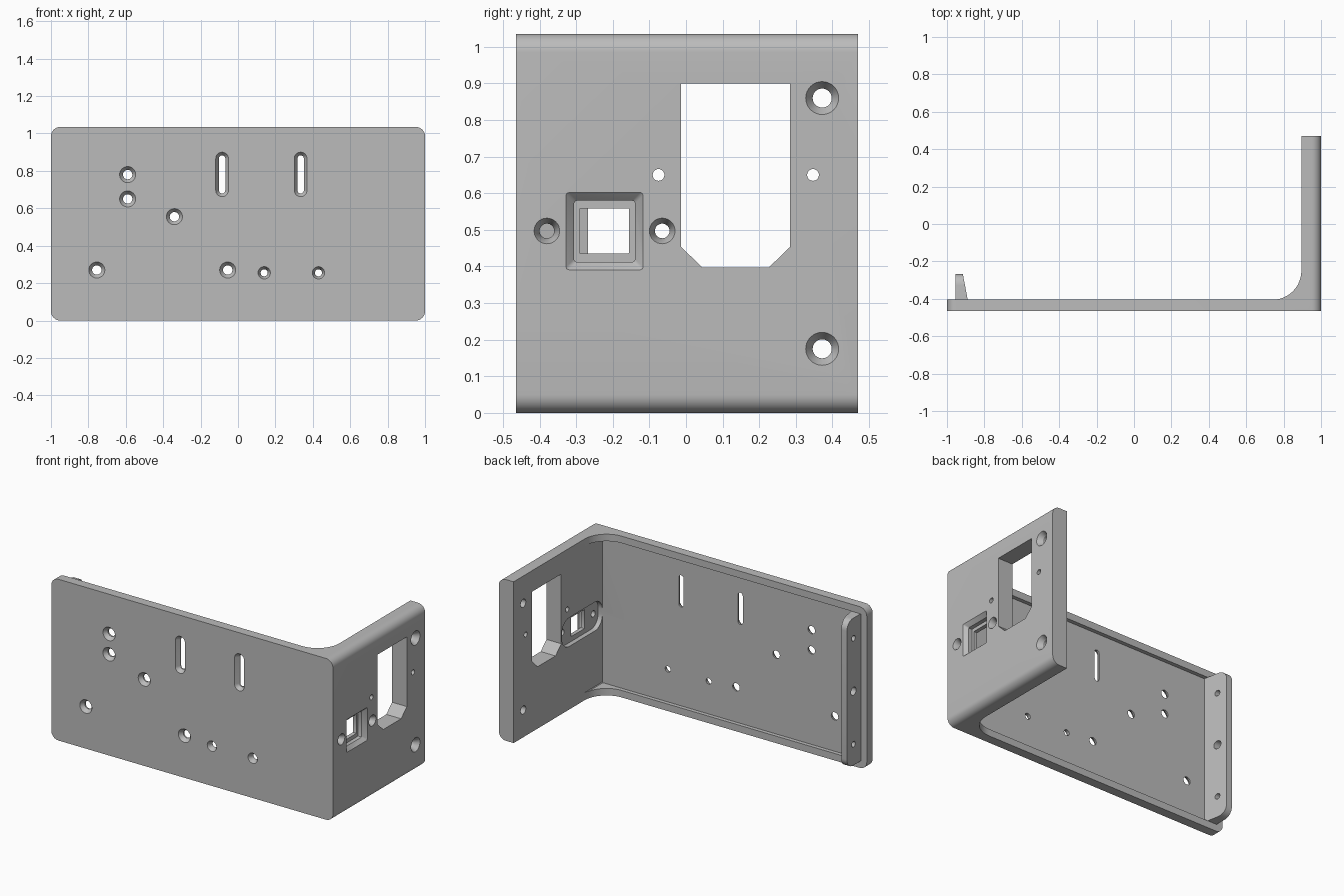
import bpy, bmesh, math

if "Cube" in bpy.data.objects:
    bpy.data.objects.remove(bpy.data.objects["Cube"], do_unlink=True)

H = 1.035
grey = bpy.data.materials.new("light_grey")
grey.use_nodes = True
colour = (0.5, 0.5, 0.5, 1)
grey.diffuse_color = colour
grey.node_tree.nodes["Principled BSDF"].inputs["Base Color"].default_value = colour


def rounded(u0, u1, v0, v1, r, n=8):
    """Rounded rectangle outline; r of half the width gives a slot or circle."""
    pts = []
    corners = [(u1 - r, v1 - r), (u0 + r, v1 - r), (u0 + r, v0 + r), (u1 - r, v0 + r)]
    for k, (cu, cv) in enumerate(corners):
        for i in range(n + 1):
            a = math.pi / 2 * (k + i / n)
            p = (cu + r * math.cos(a), cv + r * math.sin(a))
            if not pts or math.dist(p, pts[-1]) > 1e-5:
                pts.append(p)
    if math.dist(pts[0], pts[-1]) < 1e-5:
        pts.pop()
    return pts


def loft(name, axis, sections):
    """Closed solid through (outline, depth) sections along an axis."""
    place = {"x": lambda u, v, d: (d, u, v),
             "y": lambda u, v, d: (u, d, v),
             "z": lambda u, v, d: (u, v, d)}[axis]
    bm = bmesh.new()
    rings = [[bm.verts.new(place(u, v, d)) for u, v in loop] for loop, d in sections]
    for a, b in zip(rings, rings[1:]):
        for i in range(len(a)):
            j = (i + 1) % len(a)
            bm.faces.new((a[i], a[j], b[j], b[i]))
    bm.faces.new(rings[0])
    bm.faces.new(rings[-1])
    bmesh.ops.recalc_face_normals(bm, faces=bm.faces)
    mesh = bpy.data.meshes.new(name)
    bm.to_mesh(mesh)
    bm.free()
    mesh.materials.append(grey)
    obj = bpy.data.objects.new(name, mesh)
    bpy.context.collection.objects.link(obj)
    return obj


def combine(target, tool, operation="DIFFERENCE"):
    """Apply a boolean and discard the tool."""
    mod = target.modifiers.new("cut", "BOOLEAN")
    mod.operation, mod.object, mod.solver = operation, tool, "EXACT"
    bpy.context.view_layer.objects.active = target
    bpy.ops.object.modifier_apply(modifier=mod.name)
    bpy.data.objects.remove(tool, do_unlink=True)


def prism(name, axis, loop, lo, hi):
    return loft(name, axis, [(loop, lo), (loop, hi)])


def disc(u, v, r):
    return rounded(u - r, u + r, v - r, v + r, r)


def sunk(axis, outer, inner, face, inward, depth=0.025, through=0.2):
    """Countersunk opening from an outer face."""
    return loft("cutter", axis, [(outer, face - 0.05 * inward), (outer, face),
                                 (inner, face + depth * inward), (inner, face + through * inward)])


# Angled body: front panel, side panel and inner fillet
FRONT, INNER, SIDE, R = -0.465, -0.405, 0.895, 0.155
fillet = [(SIDE - R + R * math.sin(a), INNER + R - R * math.cos(a))
          for a in (math.pi / 2 * i / 12 for i in range(13))]
outline = [(-1, FRONT), (1, FRONT), (1, 0.47), (SIDE, 0.47)] + fillet[::-1] + [(-1, INNER)]
body = prism("angle_bracket", "z", outline, 0, H)
combine(body, prism("cutter", "y", rounded(-1, 1, 0, H, 0.05), -1, 1), "INTERSECT")

# Shallow tray between the rims on the inside of the front panel
combine(body, prism("cutter", "y", rounded(-0.96, SIDE, 0.045, H - 0.045, 0.004, 1), -0.43, 0))

# Front panel screw holes
for x, z, big, small in [(-0.59, 0.78, 0.043, 0.025), (-0.59, 0.65, 0.043, 0.025),
                         (-0.34, 0.555, 0.043, 0.025), (-0.755, 0.27, 0.043, 0.025),
                         (-0.055, 0.27, 0.043, 0.025), (0.14, 0.255, 0.033, 0.019),
                         (0.43, 0.255, 0.033, 0.019)]:
    combine(body, sunk("y", disc(x, z, big), disc(x, z, small), FRONT, 1))

# Front panel slots
for x in (-0.085, 0.335):
    combine(body, sunk("y", rounded(x - 0.034, x + 0.034, 0.662, 0.9, 0.034),
                       rounded(x - 0.017, x + 0.017, 0.679, 0.883, 0.017), FRONT, 1))

# Large side panel opening with clipped lower corners
opening = [(-0.013, 0.9), (-0.013, 0.453), (0.045, 0.397), (0.226, 0.397),
           (0.284, 0.453), (0.284, 0.9)]
combine(body, prism("cutter", "x", opening, 0.8, 1.1))

# Recess behind the socket, then the stepped socket window
combine(body, prism("cutter", "x", rounded(-0.43, -0.02, 0.405, 0.59, 0.075), 0.7, 0.925))
rim = rounded(-0.328, -0.117, 0.391, 0.602, 0.008, 2)
seat = rounded(-0.306, -0.139, 0.412, 0.58, 0.008, 2)
window = rounded(-0.29, -0.156, 0.436, 0.558, 0.001, 2)
combine(body, loft("cutter", "x", [(rim, 1.05), (rim, 1), (seat, 0.975), (seat, 0.95),
                                   (window, 0.95), (window, 0.8)]))

# Side panel screw holes
for y, z, big, small in [(0.372, 0.86, 0.045, 0.026), (0.372, 0.175, 0.045, 0.026),
                         (-0.38, 0.497, 0.035, 0.02), (-0.065, 0.497, 0.035, 0.02)]:
    combine(body, sunk("x", disc(y, z, big), disc(y, z, small), 1, -1, 0.03))
for y in (-0.075, 0.347):
    combine(body, prism("cutter", "x", disc(y, 0.65, 0.016), 0.8, 1.1))

# Tapered mounting flange along the free end
flange = prism("mounting_flange", "z", [(-0.955, -0.432), (-0.885, -0.432), (-0.89, -0.4),
                                        (-0.915, -0.268), (-0.955, -0.268)], 0.045, H - 0.045)
combine(flange, prism("cutter", "x", rounded(-0.8, -0.268, 0.045, H - 0.045, 0.06), -1.1, -0.7),
        "INTERSECT")
for z, r in ((0.18, 0.018), (0.52, 0.026), (0.86, 0.018)):
    combine(flange, prism("cutter", "x", disc(-0.335, z, r), -1.1, -0.7))

# Smooth the rounded surfaces while keeping edges crisp
for obj in (body, flange):
    bpy.ops.object.select_all(action="DESELECT")
    obj.select_set(True)
    bpy.context.view_layer.objects.active = obj
    bpy.ops.object.shade_smooth_by_angle(angle=math.radians(30))
